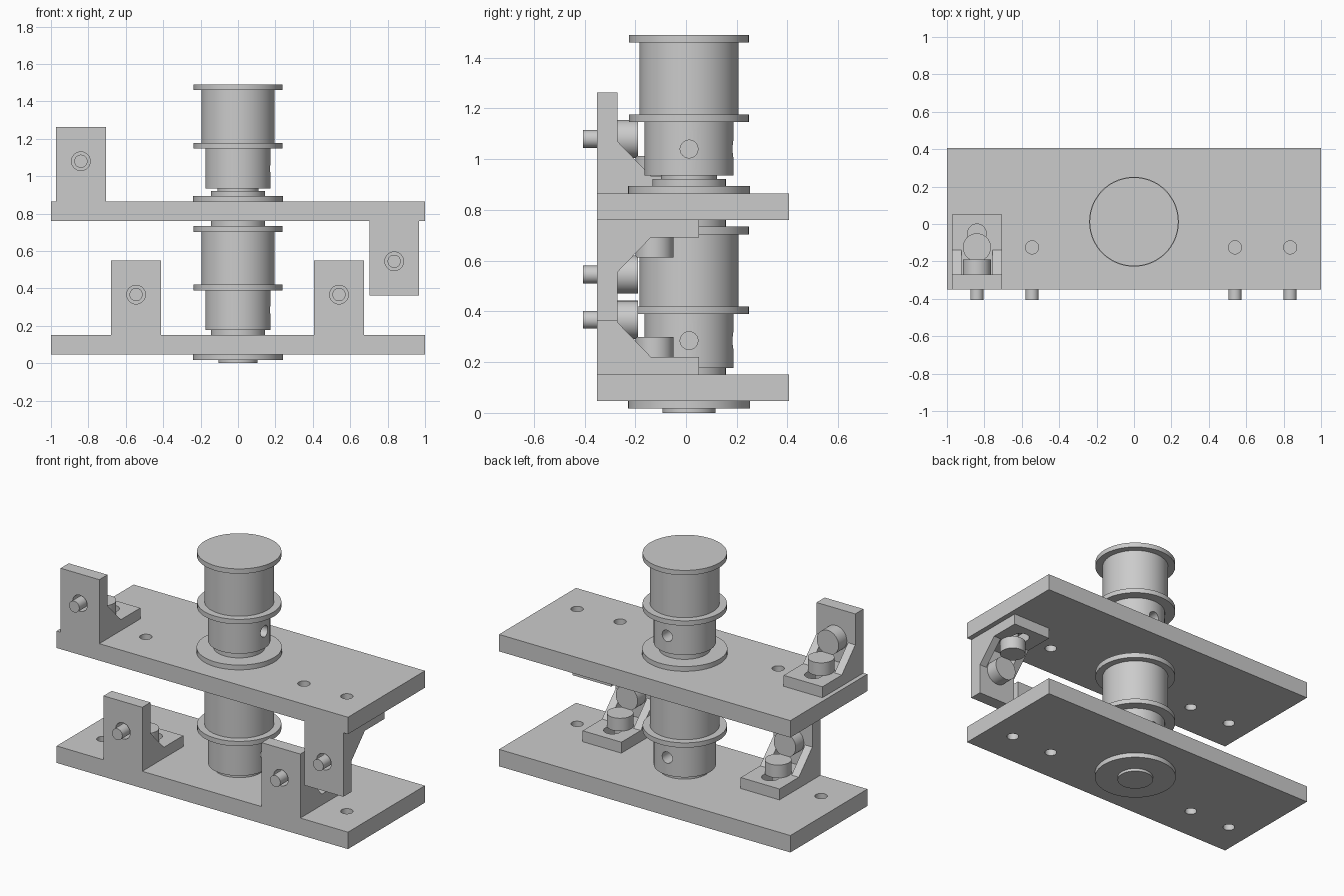
import bpy, bmesh, math
from mathutils import Matrix, Vector

cube = bpy.data.objects.get("Cube")
if cube:
    bpy.data.objects.remove(cube, do_unlink=True)

grey = bpy.data.materials.new("machined_grey")
grey.use_nodes = True
colour = (0.6, 0.6, 0.6, 1)
grey.diffuse_color = colour
grey.node_tree.nodes["Principled BSDF"].inputs["Base Color"].default_value = colour

AXIS_Y = 0.012          # spool axis
BOLT_Y = -0.125         # row of plate holes
HEAD_R, SHANK_R, SLOT_R = 0.075, 0.035, 0.05


def finish(name, bm):
    bmesh.ops.recalc_face_normals(bm, faces=bm.faces[:])
    mesh = bpy.data.meshes.new(name)
    bm.to_mesh(mesh)
    bm.free()
    mesh.materials.append(grey)
    obj = bpy.data.objects.new(name, mesh)
    bpy.context.collection.objects.link(obj)
    return obj


def prism(name, outline, x0, x1):
    """Extrude a (y, z) outline along x."""
    bm = bmesh.new()
    face = bm.faces.new([bm.verts.new((x0, y, z)) for y, z in outline])
    ext = bmesh.ops.extrude_face_region(bm, geom=[face])["geom"]
    moved = [v for v in ext if isinstance(v, bmesh.types.BMVert)]
    bmesh.ops.translate(bm, verts=moved, vec=(x1 - x0, 0, 0))
    return finish(name, bm)


def box(name, x0, x1, y0, y1, z0, z1):
    return prism(name, [(y0, z0), (y1, z0), (y1, z1), (y0, z1)], x0, x1)


def add_rod(bm, start, end, radius, segments=48):
    start, end = Vector(start), Vector(end)
    span = end - start
    turn = span.to_track_quat('Z', 'Y').to_matrix().to_4x4()
    bmesh.ops.create_cone(bm, cap_ends=True, segments=segments, radius1=radius,
                          radius2=radius, depth=span.length,
                          matrix=Matrix.Translation((start + end) / 2) @ turn)


def rod(name, start, end, radius):
    bm = bmesh.new()
    add_rod(bm, start, end, radius)
    return finish(name, bm)


def lathe(name, profile):
    """Revolve (radius, z) points about the spool axis."""
    bm = bmesh.new()
    points = [bm.verts.new((r, AXIS_Y, z)) for r, z in profile]
    edges = [bm.edges.new(pair) for pair in zip(points, points[1:])]
    bmesh.ops.spin(bm, geom=points + edges, cent=(0, AXIS_Y, 0), axis=(0, 0, 1),
                   angle=math.tau, steps=72, use_merge=True)
    bmesh.ops.remove_doubles(bm, verts=bm.verts[:], dist=0.0001)
    return finish(name, bm)


def cut(obj, cutters):
    """Subtract the cutters, bake the result and discard them."""
    for cutter in cutters:
        cutter.hide_render = True
        mod = obj.modifiers.new("cut", 'BOOLEAN')
        mod.operation, mod.solver, mod.object = 'DIFFERENCE', 'EXACT', cutter
    graph = bpy.context.evaluated_depsgraph_get()
    mesh = bpy.data.meshes.new_from_object(obj.evaluated_get(graph))
    obj.modifiers.clear()
    obj.data = mesh
    for cutter in cutters:
        bpy.data.objects.remove(cutter, do_unlink=True)


def smooth(obj):
    obj.data.shade_smooth()
    obj.data.set_sharp_from_angle(angle=math.radians(30))


# Two long plates, each with a row of bolt holes
for name, z0, z1 in (("lower_plate", 0.047, 0.152), ("upper_plate", 0.76, 0.865)):
    plate = box(name, -1, 1, -0.35, 0.405, z0, z1)
    cut(plate, [rod("hole_cutter", (x, BOLT_Y, z0 - 0.1), (x, BOLT_Y, z1 + 0.1), SHANK_R)
                for x in (-0.84, -0.545, 0.54, 0.835)])
    smooth(plate)


# Spools: bands of (radius, bottom, top) turned about one axis
def spool(name, bands, hole_z):
    profile = [(0, bands[0][1])]
    for r, z0, z1 in bands:
        profile += [(r, z0), (r, z1)]
    profile.append((0, bands[-1][2]))
    obj = lathe(name, profile)
    if hole_z:
        # Set screw holes at a right angle to each other
        cut(obj, [rod("screw_cutter", (dx * 0.08, AXIS_Y + dy * 0.08, hole_z),
                      (dx * 0.3, AXIS_Y + dy * 0.3, hole_z), SHANK_R)
                  for dx, dy in ((1, 0), (0, 1))])
    smooth(obj)


spool("bottom_bearing", [(0.105, 0, 0.017), (0.24, 0.017, 0.047)], None)
spool("lower_spool", [(0.145, 0.14, 0.177), (0.175, 0.177, 0.39), (0.237, 0.39, 0.42),
                      (0.195, 0.42, 0.703), (0.237, 0.703, 0.735),
                      (0.145, 0.735, 0.77)], 0.285)
spool("middle_bearing", [(0.24, 0.865, 0.895), (0.145, 0.895, 0.922),
                         (0.11, 0.922, 0.936)], None)
spool("upper_spool", [(0.175, 0.935, 1.147), (0.237, 1.147, 1.177),
                      (0.195, 1.177, 1.46), (0.237, 1.46, 1.49)], 1.04)


# Angle brackets with ribs and two bolts; up is -1 for a hanging one
def bracket(name, x, base_z, up):
    half, rib = 0.133, 0.05

    def lift(points):
        return [(y, base_z + up * h) for y, h in points]

    def at(y, h):
        return (x, y, base_z + up * h)

    body = prism(name + "_body", lift([(-0.35, 0), (0.052, 0), (0.052, 0.068),
                                       (-0.27, 0.068), (-0.27, 0.397), (-0.35, 0.397)]),
                 x - half, x + half)
    # Clearance hole in the upright and a slot in the foot
    slot = [rod("slot_cutter", at(y, -0.05), at(y, 0.12), SLOT_R) for y in (BOLT_Y, -0.05)]
    slot.append(box("slot_cutter", x - SLOT_R, x + SLOT_R, BOLT_Y, -0.05,
                    *sorted((base_z - up * 0.05, base_z + up * 0.12))))
    upright_hole = rod("hole_cutter", at(-0.45, 0.215), at(-0.2, 0.215), SLOT_R)
    cut(body, slot + [upright_hole])
    smooth(body)
    for side, x0 in (("right", x - half), ("left", x + half - rib)):
        prism(name + "_rib_" + side, lift([(-0.27, 0.068), (-0.138, 0.068), (-0.27, 0.205)]),
              x0, x0 + rib)
    # Bolts: one through the upright, one through the foot
    for part, ends in (("upright_bolt", (at(-0.406, 0.215), at(-0.27, 0.215), at(-0.19, 0.215))),
                       ("foot_bolt", (at(BOLT_Y, -0.065), at(BOLT_Y, 0.068), at(BOLT_Y, 0.148)))):
        bm = bmesh.new()
        add_rod(bm, ends[0], ends[1], SHANK_R)
        add_rod(bm, ends[1], ends[2], HEAD_R)
        smooth(finish(name + "_" + part, bm))


bracket("lower_right_bracket", -0.545, 0.152, 1)
bracket("lower_left_bracket", 0.54, 0.152, 1)
bracket("upper_right_bracket", -0.84, 0.865, 1)
bracket("hanging_left_bracket", 0.835, 0.76, -1)
